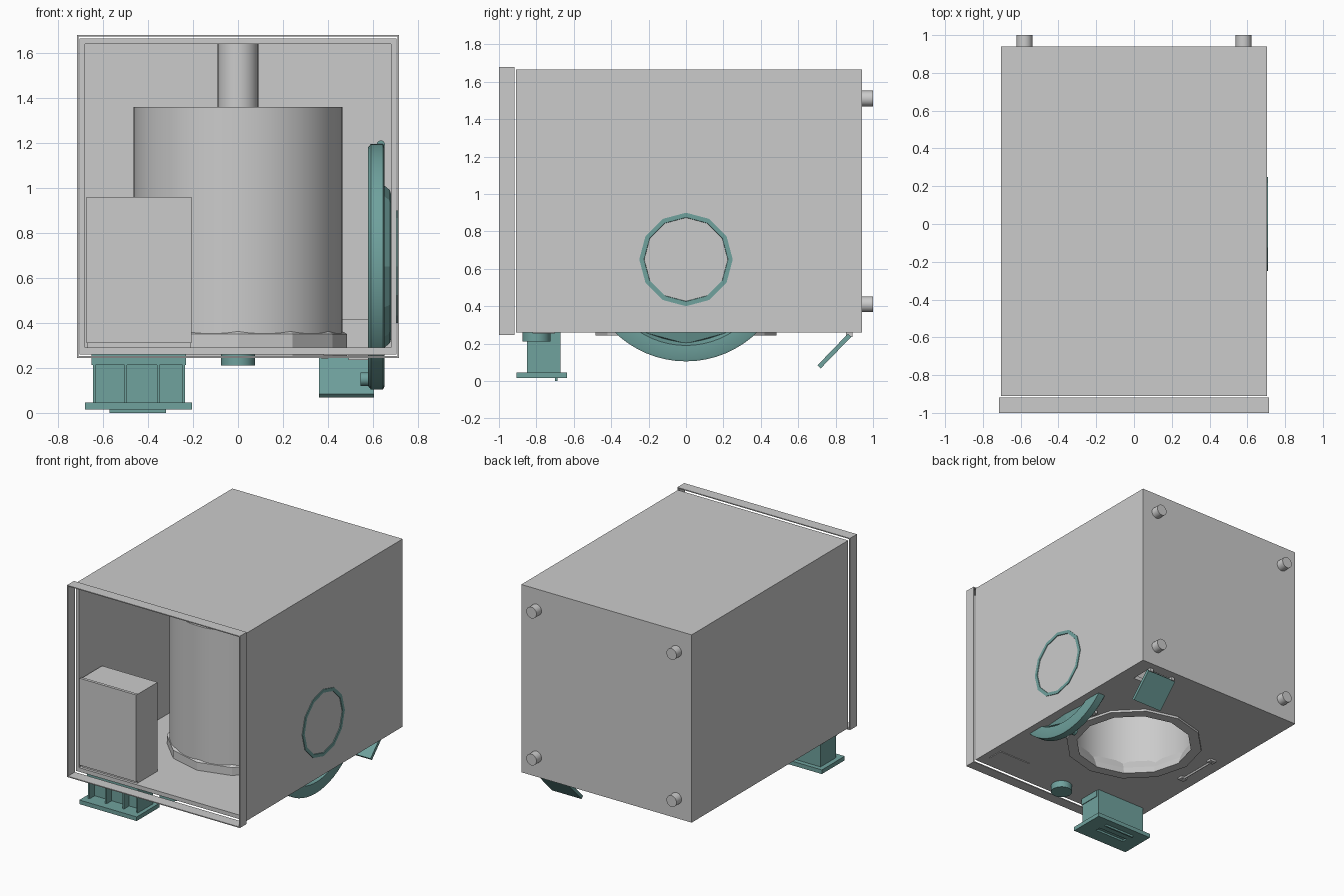
import bpy, bmesh, math
from mathutils import Matrix, Vector

if "Cube" in bpy.data.objects:
    bpy.data.objects.remove(bpy.data.objects["Cube"])

teal = bpy.data.materials.new("teal")
teal.diffuse_color = (0.16, 0.36, 0.34, 1)
teal.use_nodes = True
teal.node_tree.nodes["Principled BSDF"].inputs["Base Color"].default_value = teal.diffuse_color


def finish(name, bm, mat=None, smooth=False):
    bmesh.ops.recalc_face_normals(bm, faces=bm.faces[:])
    me = bpy.data.meshes.new(name)
    bm.to_mesh(me)
    bm.free()
    ob = bpy.data.objects.new(name, me)
    bpy.context.collection.objects.link(ob)
    if mat:
        me.materials.append(mat)
    if smooth:
        bpy.ops.object.select_all(action='DESELECT')
        ob.select_set(True)
        bpy.context.view_layer.objects.active = ob
        bpy.ops.object.shade_smooth_by_angle(angle=math.radians(35))
    return ob


def box(name, x0, x1, y0, y1, z0, z1, mat=None):
    bm = bmesh.new()
    m = Matrix.Translation(((x0 + x1) / 2, (y0 + y1) / 2, (z0 + z1) / 2))
    m = m @ Matrix.Diagonal((x1 - x0, y1 - y0, z1 - z0, 1))
    bmesh.ops.create_cube(bm, size=1, matrix=m)
    return finish(name, bm, mat)


def lathe(name, profile, axis, centre, n, mat=None, smooth=False, closed=True):
    """Revolve (radius, height) points around an axis through centre."""
    bm = bmesh.new()
    q = Vector((0, 0, 1)).rotation_difference(Vector(axis)).to_matrix()
    c = Vector(centre)
    rings = []
    for r, h in profile:
        if r == 0:
            rings.append([bm.verts.new(c + q @ Vector((0, 0, h)))] * n)
        else:
            rings.append([bm.verts.new(c + q @ Vector((r * math.cos(2 * math.pi * i / n),
                          r * math.sin(2 * math.pi * i / n), h))) for i in range(n)])
    pairs = list(zip(rings, rings[1:]))
    if closed:
        pairs.append((rings[-1], rings[0]))
    for a, b in pairs:
        for i in range(n):
            j = (i + 1) % n
            vs = list(dict.fromkeys((a[i], a[j], b[j], b[i])))
            if len(vs) > 2:
                bm.faces.new(vs)
    return finish(name, bm, mat, smooth)


def disc(name, r, h0, h1, axis, centre, n, mat=None):
    return lathe(name, [(0, h0), (r, h0), (r, h1), (0, h1)], axis, centre, n, mat, True, False)


def cut(ob, cutter):
    mod = ob.modifiers.new("cut", 'BOOLEAN')
    mod.operation = 'DIFFERENCE'
    mod.solver = 'EXACT'
    mod.object = cutter
    bpy.context.view_layer.objects.active = ob
    bpy.ops.object.modifier_apply(modifier=mod.name)
    bpy.data.objects.remove(cutter)


def frame(name, outer, inner, y0, y1):
    """Rectangular tube; outer and inner are (half width, z low, z high)."""
    bm = bmesh.new()
    loops = []
    for (w, a, b), y in ((outer, y0), (outer, y1), (inner, y1), (inner, y0)):
        loops.append([bm.verts.new((x, y, z)) for x, z in ((-w, a), (w, a), (w, b), (-w, b))])
    for k in range(4):
        a, b = loops[k], loops[(k + 1) % 4]
        for i in range(4):
            bm.faces.new((a[i], a[(i + 1) % 4], b[(i + 1) % 4], b[i]))
    return finish(name, bm)


# housing: hollow cabinet open at the front, with openings in its floor
cabinet = box("cabinet", -0.705, 0.705, -0.91, 0.94, 0.26, 1.665)
cut(cabinet, box("cavity", -0.68, 0.68, -1.1, 0.915, 0.29, 1.64))
cut(cabinet, disc("floor_opening", 0.45, 0.2, 0.35, (0, 0, 1), (0, 0, 0), 12))
cut(cabinet, box("flap_opening", 0.38, 0.59, 0.70, 0.86, 0.2, 0.35))
frame("front_frame", (0.715, 0.245, 1.68), (0.708, 0.252, 1.673), -1.0, -0.918)

# rear pegs
for x in (-0.58, 0.58):
    for z in (0.41, 1.51):
        disc("rear_peg", 0.042, 0.93, 1.0, (0, 1, 0), (x, 0, z), 24)

# drum with flue, open at the bottom, and its faceted floor collar
lathe("drum", [(0.465, 0.29), (0.465, 1.36), (0.09, 1.36), (0.09, 1.64),
               (0.08, 1.64), (0.08, 1.345), (0.45, 1.345), (0.45, 0.29)],
      (0, 0, 1), (0, 0, 0), 64, smooth=True)
lathe("floor_collar", [(0.485, 0.243), (0.485, 0.35), (0.46, 0.365), (0.43, 0.30), (0.41, 0.243)],
      (0, 0, 1), (0, 0, 0), 12)

# control box with front cover
box("control_box", -0.67, -0.21, -0.89, -0.65, 0.29, 0.955)
box("control_box_cover", -0.673, -0.207, -0.91, -0.888, 0.31, 0.96)

# dispensing nozzle: rear block, ribs in front, flange with slot
box("nozzle_block", -0.645, -0.235, -0.79, -0.67, 0.04, 0.27, teal)
for x in (-0.645, -0.505, -0.36, -0.247):
    box("nozzle_rib", x, x + 0.012, -0.85, -0.78, 0.04, 0.26, teal)
box("nozzle_collar", -0.65, -0.23, -0.855, -0.69, 0.212, 0.26, teal)
flange = box("nozzle_flange", -0.68, -0.205, -0.905, -0.635, 0.015, 0.046, teal)
cut(flange, box("slot", -0.57, -0.32, -0.80, -0.76, 0.0, 0.03))
box("nozzle_lip", -0.57, -0.32, -0.70, -0.688, 0.0, 0.02, teal)

# round knob and plate under the floor
disc("knob", 0.075, 0.21, 0.27, (0, 0, 1), (0, -0.8, 0), 32, teal)
box("floor_plate", 0.38, 0.65, -0.82, -0.70, 0.255, 0.262)

# round door, standing upright through the floor: rim and faceted bowl
door = (0, 0, 0.65)
lathe("door_rim", [(0.45, 0.578), (0.53, 0.578), (0.545, 0.59), (0.545, 0.645), (0.535, 0.65),
                   (0.46, 0.65), (0.44, 0.61)], (1, 0, 0), door, 64, teal, True)
lathe("door_bowl", [(0.46, 0.59), (0.45, 0.62), (0.365, 0.645), (0.34, 0.675), (0.25, 0.7),
                    (0.25, 0.71), (0.225, 0.71), (0.22, 0.695), (0.33, 0.66), (0.44, 0.585)],
      (1, 0, 0), door, 12, teal)
disc("door_catch", 0.018, -0.02, 0.02, (0, 1, 0), (0.635, 0, 1.193), 16, teal)
disc("door_handle", 0.03, 0.545, 0.59, (1, 0, 0), (0, 0, 0.15), 16, teal)

# hinge and latch brackets beside the floor opening
for y in (-0.16, 0.16):
    box("door_hinge", 0.49, 0.58, y - 0.02, y + 0.02, 0.235, 0.265)
    box("latch_bracket", -0.61, -0.56, y - 0.02, y + 0.02, 0.245, 0.265)
disc("latch_rod", 0.008, -0.16, 0.16, (0, 1, 0), (-0.585, 0, 0.25), 12)

# rear flap hanging at an angle, its housing and hinge
flap = box("drain_flap", 0.36, 0.605, -0.235, 0, -0.012, 0.012, teal)
flap.location = (0, 0.875, 0.245)
flap.rotation_euler = (math.radians(46), 0, 0)
for x in (0.37, 0.565):
    box("flap_hinge", x, x + 0.03, 0.855, 0.89, 0.235, 0.265)
housing = box("flap_housing", 0.35, 0.68, 0.66, 0.90, 0.285, 0.415)
cut(housing, box("housing_cavity", 0.365, 0.665, 0.675, 0.885, 0.2, 0.40))
